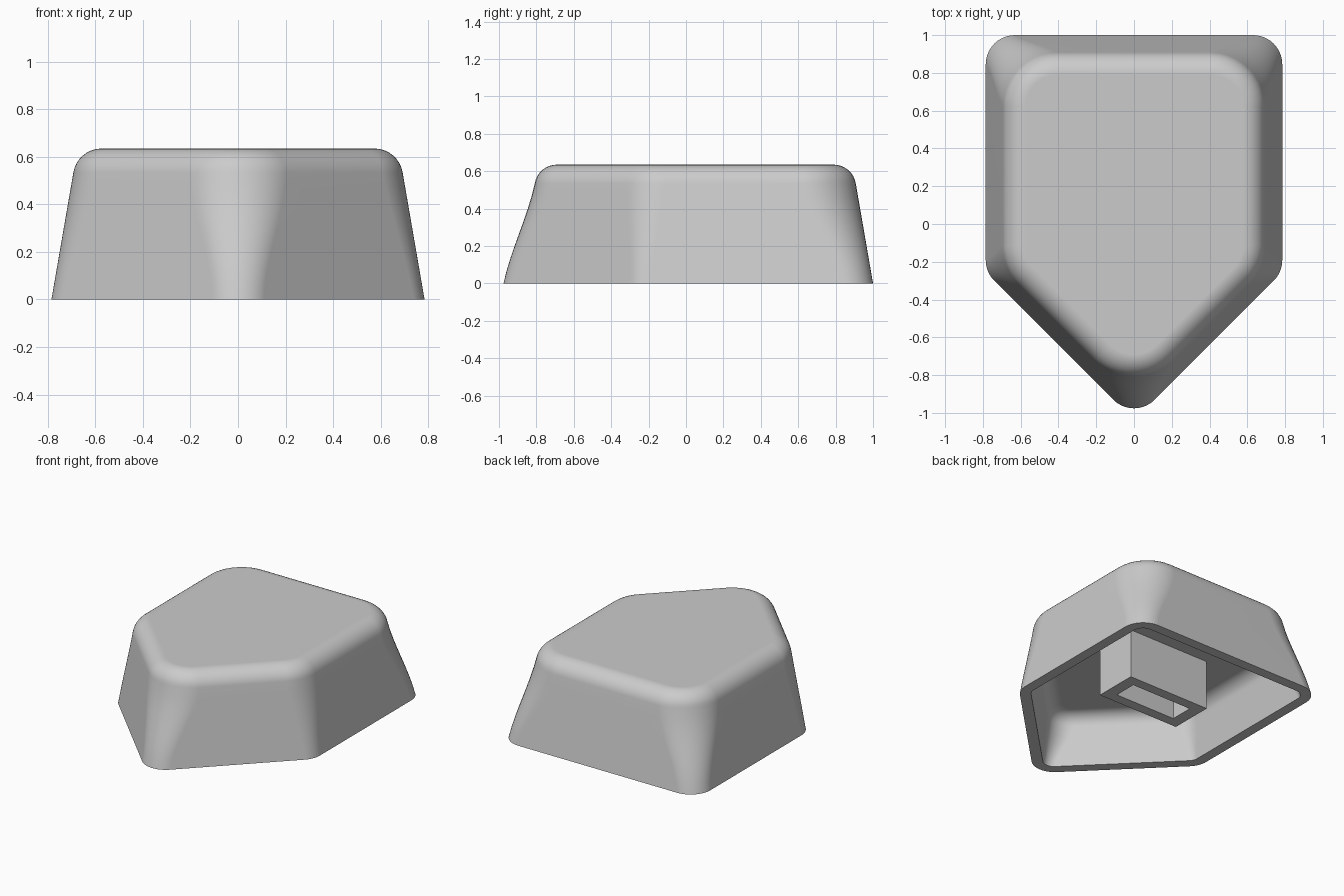
import bpy, bmesh, math
from mathutils import Vector

cube = bpy.data.objects.get("Cube")
if cube:
    bpy.data.objects.remove(cube, do_unlink=True)

HEIGHT, CEILING, WALL = 0.635, 0.36, 0.075
HALF_W, BACK, TIP = 0.785, 1.0, 1.04
DRAFT = math.tan(math.radians(9.8))
SLANT_DRAFT = 0.15
ROOT2 = math.sqrt(2)

grey = bpy.data.materials.new("light grey plastic")
grey.use_nodes = True
colour = (0.6, 0.6, 0.6, 1)
grey.diffuse_color = colour
grey.node_tree.nodes["Principled BSDF"].inputs["Base Color"].default_value = colour


def outline(z, side, slant, radius, steps=10):
    """Pentagon pointing to the front, inset by side and slant, with rounded corners."""
    w, back, tip = HALF_W - side, BACK - side, TIP - ROOT2 * slant
    corners = [Vector(p) for p in ((w, back), (-w, back), (-w, w - tip), (0, -tip), (w, w - tip))]
    ring = []
    for i, p in enumerate(corners):
        a = (corners[i - 1] - p).normalized()
        b = (corners[(i + 1) % len(corners)] - p).normalized()
        half = a.angle(b) / 2
        centre = p + (a + b).normalized() * radius / math.sin(half)
        start = p + a * radius / math.tan(half) - centre
        # turn counter-clockwise through the corner
        for k in range(steps + 1):
            t = (math.pi - 2 * half) * k / steps
            x = start.x * math.cos(t) - start.y * math.sin(t)
            y = start.x * math.sin(t) + start.y * math.cos(t)
            ring.append((centre.x + x, centre.y + y, z))
    return ring


def rectangle(z, hx, hy, cy):
    return [(hx, cy + hy, z), (-hx, cy + hy, z), (-hx, cy - hy, z), (hx, cy - hy, z)]


def loft(name, rings):
    """Skin a list of matching rings and cap both ends."""
    bm = bmesh.new()
    loops = [[bm.verts.new(p) for p in ring] for ring in rings]
    n = len(loops[0])
    for low, high in zip(loops, loops[1:]):
        for i in range(n):
            j = (i + 1) % n
            bm.faces.new((low[i], low[j], high[j], high[i]))
    bm.faces.new(loops[0])
    bm.faces.new(loops[-1])
    bmesh.ops.recalc_face_normals(bm, faces=bm.faces)
    mesh = bpy.data.meshes.new(name)
    bm.to_mesh(mesh)
    bm.free()
    mesh.materials.append(grey)
    obj = bpy.data.objects.new(name, mesh)
    bpy.context.collection.objects.link(obj)
    return obj


def skin(top, fillet, inset, r_low, r_high, wall_steps=8, arc_steps=8):
    """Rings of a drafted wall from the rim up, ending in a rounded top edge."""
    tilt = math.atan(DRAFT)
    z_end = top - fillet * (1 - math.sin(tilt))
    rings = []
    for k in range(wall_steps + 1):
        t = k / wall_steps
        z, ease = z_end * t, t * t * (3 - 2 * t)
        rings.append(outline(z, inset + DRAFT * z, inset + SLANT_DRAFT * z,
                             r_low + (r_high - r_low) * ease))
    for k in range(1, arc_steps + 1):
        a = tilt + (math.pi / 2 - tilt) * k / arc_steps
        move = fillet * (math.cos(tilt) - math.cos(a))
        z = top - fillet * (1 - math.sin(a))
        rings.append(outline(z, inset + DRAFT * z_end + move,
                             inset + SLANT_DRAFT * z_end + move, r_high - move))
    return rings


# Hollow cap: inner skin from the ceiling down, rim, outer skin up
inner = skin(CEILING, 0.1, WALL, 0.075, 0.16)
outer = skin(HEIGHT, 0.12, 0, 0.155, 0.285)
cap = loft("cap_shell", inner[::-1] + outer)

# Stem under the ceiling with a rectangular slot
STEM_Y = 0.2
stem = loft("slotted_stem", [
    rectangle(CEILING + 0.01, 0.33, 0.16, STEM_Y),
    rectangle(0, 0.33, 0.16, STEM_Y),
    rectangle(0, 0.245, 0.085, STEM_Y),
    rectangle(0.3, 0.245, 0.085, STEM_Y),
])

# Smooth the cap but keep the rim crisp
bpy.ops.object.select_all(action="DESELECT")
cap.select_set(True)
bpy.context.view_layer.objects.active = cap
bpy.ops.object.shade_smooth_by_angle(angle=math.radians(35))
weighted = cap.modifiers.new("even shading", "WEIGHTED_NORMAL")
weighted.keep_sharp = True
